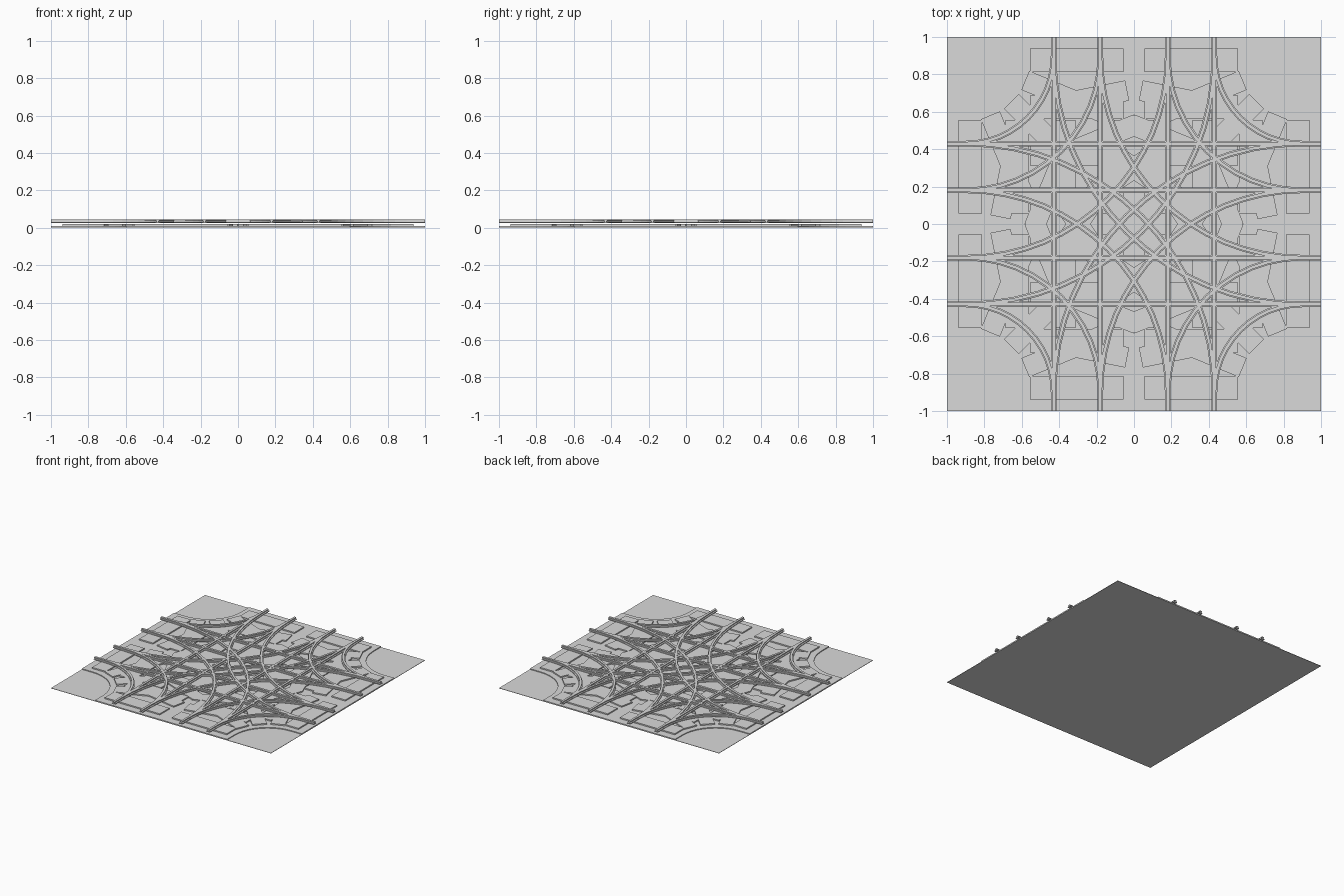
import bpy, bmesh, math
from math import sin, cos, pi

if "Cube" in bpy.data.objects:
    bpy.data.objects.remove(bpy.data.objects["Cube"])

grey = bpy.data.materials.new("light grey")
grey.diffuse_color = (0.7, 0.7, 0.7, 1)
grey.use_nodes = True
grey.node_tree.nodes["Principled BSDF"].inputs["Base Color"].default_value = grey.diffuse_color

TRACK = 0.305          # track centre line offset
GAUGE = 0.125          # half gauge
C = 0.9                # centre of every curve: (+-C, +-C)
TIGHT, WIDE = C - TRACK, C + TRACK
CORNERS = [(-1, -1), (1, -1), (1, 1), (-1, 1)]


def finish(bm, name):
    bmesh.ops.recalc_face_normals(bm, faces=bm.faces)
    me = bpy.data.meshes.new(name)
    bm.to_mesh(me)
    bm.free()
    me.materials.append(grey)
    ob = bpy.data.objects.new(name, me)
    bpy.context.collection.objects.link(ob)
    return ob


def prism(bm, outline, z0, z1):
    """Upright solid over a flat outline."""
    lo = [bm.verts.new((x, y, z0)) for x, y in outline]
    hi = [bm.verts.new((x, y, z1)) for x, y in outline]
    bm.faces.new(lo[::-1])
    bm.faces.new(hi)
    n = len(lo)
    for i in range(n):
        j = (i + 1) % n
        bm.faces.new((lo[i], lo[j], hi[j], hi[i]))


def box(bm, x, y, length, width, angle, z0, z1):
    c, s = cos(angle), sin(angle)
    pts = [(a * length / 2, b * width / 2) for a, b in CORNERS]
    prism(bm, [(x + c * u - s * v, y + s * u + c * v) for u, v in pts], z0, z1)


# I-shaped rail section: (sideways, height)
HALF = [(0.015, 0.025), (0.015, 0.030), (0.005, 0.032),
        (0.005, 0.036), (0.009, 0.037), (0.009, 0.043)]
SECTION = HALF + [(-u, z) for u, z in reversed(HALF)]


def rail(bm, path):
    """Sweep the rail section along a flat path of (x, y, normal angle)."""
    rings = [[bm.verts.new((x + u * cos(a), y + u * sin(a), z)) for u, z in SECTION]
             for x, y, a in path]
    n = len(SECTION)
    for r, q in zip(rings, rings[1:]):
        for i in range(n):
            j = (i + 1) % n
            bm.faces.new((r[i], r[j], q[j], q[i]))
    bm.faces.new(rings[0])
    bm.faces.new(rings[-1][::-1])


def curve_path(sx, sy, radius, segs):
    """Quarter turn about a corner with short straight ends to the tile edge."""
    base = math.atan2(-sy, -sx) - pi / 4
    pts = []
    for i in range(segs + 1):
        a = base + i * pi / 2 / segs
        pts.append((sx * C + radius * cos(a), sy * C + radius * sin(a), a))

    def run_out(p):
        x, y, a = p
        if abs(cos(a)) > 0.5:      # heading along y
            return (x, sy, a)
        return (sx, y, a)
    return [run_out(pts[0])] + pts + [run_out(pts[-1])]


# ground plate
bm = bmesh.new()
prism(bm, CORNERS, 0.0, 0.003)
finish(bm, "ground_plate")

# ballast bed with rounded-out corners
outline = []
for sx, sy in CORNERS:
    outline += [(x, y) for x, y, a in reversed(curve_path(sx, sy, C - 0.6, 10))]
bm = bmesh.new()
prism(bm, outline, 0.003, 0.010)
finish(bm, "ballast_bed")

# straight ties, both directions
bm = bmesh.new()
for s in (-1, 1):
    for i in range(8):
        p = -0.875 + 0.25 * i
        box(bm, p, s * TRACK, 0.125, 0.5, 0, 0.010, 0.020)
        box(bm, s * TRACK, p, 0.5, 0.125, 0, 0.010, 0.020)
finish(bm, "straight_ties")

# curved ties, set radially
bm = bmesh.new()
for sx, sy in CORNERS:
    base = math.atan2(-sy, -sx) - pi / 4
    for radius, n in ((TIGHT, 4), (WIDE, 8)):
        for i in range(1, n):
            a = base + i * pi / 2 / n
            box(bm, sx * C + radius * cos(a), sy * C + radius * sin(a),
                0.5, 0.11, a, 0.010, 0.020)
finish(bm, "curved_ties")

# straight rails, both directions
bm = bmesh.new()
for s in (-1, 1):
    for g in (-GAUGE, GAUGE):
        o = s * TRACK + g
        rail(bm, [(-1, o, pi / 2), (1, o, pi / 2)])
        rail(bm, [(o, -1, 0), (o, 1, 0)])
finish(bm, "straight_rails")

# curved rails, tight and wide turn about each corner
bm = bmesh.new()
for sx, sy in CORNERS:
    for radius, n in ((TIGHT, 12), (WIDE, 16)):
        for g in (-GAUGE, GAUGE):
            rail(bm, curve_path(sx, sy, radius + g, n))
finish(bm, "curved_rails")
